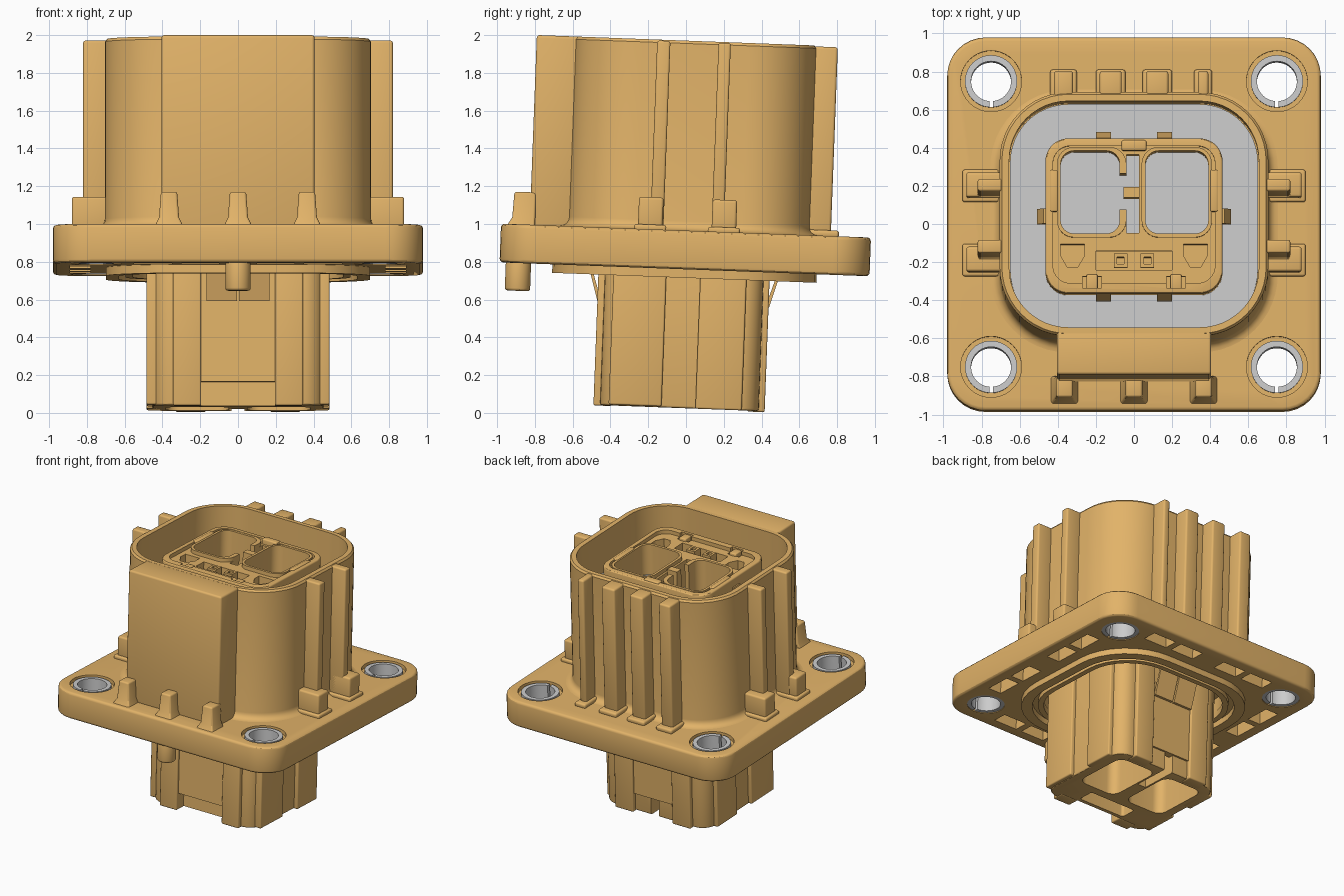
import bpy, bmesh, math
from mathutils import Matrix

if "Cube" in bpy.data.objects:
    bpy.data.objects.remove(bpy.data.objects["Cube"])

ORANGE = bpy.data.materials.new("orange_plastic")
ORANGE.diffuse_color = (0.76, 0.45, 0.14, 1)
ORANGE.use_nodes = True
ORANGE.node_tree.nodes["Principled BSDF"].inputs["Base Color"].default_value = ORANGE.diffuse_color


def rr(x0, x1, y0, y1, r, n=8):
    """rounded rectangle outline"""
    pts = []
    for k, (cx, cy) in enumerate([(x1 - r, y1 - r), (x0 + r, y1 - r), (x0 + r, y0 + r), (x1 - r, y0 + r)]):
        for i in range(n + 1):
            a = math.pi / 2 * (k + i / n)
            pts.append((cx + r * math.cos(a), cy + r * math.sin(a)))
    return pts


def rect(x0, x1, y0, y1):
    return [(x0, y0), (x1, y0), (x1, y1), (x0, y1)]


def circle(cx, cy, r, n=40):
    return [(cx + r * math.cos(2 * math.pi * i / n), cy + r * math.sin(2 * math.pi * i / n)) for i in range(n)]


def select(o):
    bpy.ops.object.select_all(action='DESELECT')
    o.select_set(True)
    bpy.context.view_layer.objects.active = o


def loft(name, loops, ring=False, bevel=0, mat=ORANGE):
    """skin through (outline, height) loops; ring joins the last loop to the first"""
    bm = bmesh.new()
    rows = [[bm.verts.new((x, y, z)) for x, y in pts] for pts, z in loops]
    n = len(rows[0])
    for a, b in list(zip(rows, rows[1:])) + ([(rows[-1], rows[0])] if ring else []):
        for i in range(n):
            bm.faces.new((a[i], a[(i + 1) % n], b[(i + 1) % n], b[i]))
    if not ring:
        bm.faces.new(rows[0])
        bm.faces.new(rows[-1])
    bmesh.ops.recalc_face_normals(bm, faces=bm.faces)
    me = bpy.data.meshes.new(name)
    bm.to_mesh(me)
    bm.free()
    o = bpy.data.objects.new(name, me)
    bpy.context.collection.objects.link(o)
    if mat:
        me.materials.append(mat)
    if bevel:
        m = o.modifiers.new("bevel", 'BEVEL')
        m.width, m.segments, m.limit_method, m.angle_limit = bevel, 3, 'ANGLE', math.radians(40)
        select(o)
        bpy.ops.object.modifier_apply(modifier=m.name)
    return o


def prism(name, pts, z0, z1, bevel=0, mat=ORANGE):
    return loft(name, [(pts, z0), (pts, z1)], bevel=bevel, mat=mat)


def tube(name, outer, inner, z0, z1, mat=ORANGE):
    return loft(name, [(outer, z0), (outer, z1), (inner, z1), (inner, z0)], ring=True, mat=mat)


def cut(target, *cutters):
    for pts, z0, z1 in cutters:
        c = prism("cutter", pts, z0, z1)
        m = target.modifiers.new("cut", 'BOOLEAN')
        m.operation, m.solver, m.object = 'DIFFERENCE', 'EXACT', c
        select(target)
        bpy.ops.object.modifier_apply(modifier=m.name)
        bpy.data.objects.remove(c)


SIDES = (-1, 1)


def span(s, a, b):
    return (s * a, s * b) if s > 0 else (s * b, s * a)


# Local frame: height 0 is the flange top; everything is tilted at the end.
# Flange with counterbored corner holes, underside slots and central recess
flange = prism("flange", rr(-.98, .98, -.98, .98, .2), -.205, 0, bevel=.02)
holes = [(sx * .75, sy * .75) for sx in SIDES for sy in SIDES]
for x, y in holes:
    cut(flange, (circle(x, y, .135), -.3, .1), (circle(x, y, .16), -.03, .1))
for s in SIDES:
    for c in (-.45, -.2, .2, .45):
        cut(flange, (rect(c - .1, c + .1, *span(s, .78, .89)), -.3, -.06),
            (rect(*span(s, .78, .89), c - .1, c + .1), -.3, -.06))
cut(flange, (rr(-.56, .56, -.56, .56, .35), -.3, -.08))

# Split metal bushings
for i, (x, y) in enumerate(holes):
    b = tube(f"bushing_{i}", circle(x, y, .137), circle(x, y, .105), -.2, -.005, mat=None)
    cut(b, (rect(x - .009, x + .009, y - .16, y - .09), -.3, .1))

# Underside seal rings and locating pin
tube("seal_ring_outer", rr(-.70, .70, -.70, .70, .45), rr(-.63, .63, -.63, .63, .4), -.25, -.2)
tube("seal_ring_inner", rr(-.595, .595, -.595, .595, .38), rr(-.555, .555, -.555, .555, .345), -.24, -.19)
prism("locating_pin", circle(0, -.88, .067), -.352, -.19, bevel=.015)


# Shroud with a filleted base and open top
def shroud_outline(d):
    return rr(-.705 - d, .705 + d, -.625 - d, .655 + d, .36 + d, 12)


fillet = [(shroud_outline(.05 * (1 - math.sin(a))), .05 * (1 - math.cos(a)))
          for a in [math.pi / 2 * i / 5 for i in range(6)]]
shroud = loft("shroud", fillet + [(shroud_outline(0), .99), (shroud_outline(-.012), 1.005)])
cut(shroud, (rr(-.655, .655, -.58, .608, .31, 12), .67, 1.2))
prism("shroud_floor_seal", rr(-.65, .65, -.575, .603, .305, 12), .665, .69, mat=None)

# Front key box and its short base ribs
prism("key_box", rect(-.405, .405, -.828, -.6), -.01, 1.005, bevel=.015)
for i, x in enumerate((-.365, 0, .365)):
    loft(f"front_rib_{i}", [(rect(x - .075, x + .075, -.95, -.8), -.01), (rect(x - .053, x + .053, -.922, -.8), .035),
                            (rect(x - .043, x + .043, -.915, -.8), .172)], bevel=.012)

# Back and side fins
for i, (a, b) in enumerate([(-.42, -.32), (-.18, -.065), (.065, .18), (.335, .39)]):
    prism(f"back_fin_{i}", rect(a, b, .62, .767), -.01, 1.0, bevel=.014)
    prism(f"back_fin_foot_{i}", rect(a - .02, b + .02, .62, .81), -.01, .03, bevel=.014)
for s in SIDES:
    for i, (f0, f1, b0, b1) in enumerate([(-.19, -.12, -.255, -.125), (.135, .2, .135, .265)]):
        prism(f"side_fin_{i}", rect(*span(s, .68, .82), f0, f1), -.01, 1.0, bevel=.012)
        prism(f"side_fin_base_{i}", rect(*span(s, .68, .88), b0, b1), -.01, .17, bevel=.014)
        prism(f"side_fin_foot_{i}", rect(*span(s, .68, .9), b0 - .02, b1 + .02), -.01, .025, bevel=.012)

# Mating insert inside the shroud
core = prism("mating_insert", rr(-.465, .465, -.4, .415, .12), .67, .93, bevel=.012)
cells = [(-.385, -.075), (.06, .39)]
cut(core, (rr(-.425, .425, -.345, .375, .09), .9, 1.1))
for a, b in cells:
    cut(core, (rr(a, b, -.085, .35, .07), .6, 1.1))
cut(core, (rect(-.04, .025, -.08, .33), .6, 1.1), (rect(-.1, -.03, .04, .23), .6, 1.1),
    (rect(-.2, .2, -.275, -.175), .8, 1.1))
for s in SIDES:
    x0, x1 = span(s, .26, .385)
    cut(core, ([(x0, -.2), (x0 + .035, -.26), (x1 - .035, -.26), (x1, -.2), (x1, -.14), (x0, -.14)], .8, 1.1),
        (rect(*span(s, .17, .27), -.37, -.31), .84, 1.1))
tube("cell_rim_right", rr(.04, .41, -.105, .37, .09), rr(.06, .39, -.085, .35, .07), .89, .93)
rim = tube("cell_rim_left", rr(-.405, -.04, -.105, .37, .09), rr(-.385, -.075, -.085, .35, .07), .89, .93)
cut(rim, (rect(-.1, 0, .04, .23), .8, 1.1))
prism("cell_tongue", rect(-.055, .03, .105, .16), .69, .92)
prism("back_clip", rect(-.065, .065, .35, .405), .85, .94, bevel=.01)
for s in SIDES:
    tube("signal_socket", rect(s * .07 - .035, s * .07 + .035, -.262, -.19),
         rect(s * .07 - .018, s * .07 + .018, -.244, -.208), .79, .91)
    prism("front_clip", rect(*span(s, .19, .25), -.38, -.3), .8, .92, bevel=.008)
    prism("side_clip", rect(*span(s, .4, .44), .03, .25), .85, .935, bevel=.008)
    # sloped catches round the insert
    loft("side_catch", [(rect(*span(s, .45, .51), -.03, .05), .74), (rect(*span(s, .45, .475), -.03, .05), .86)])
    for x in (-.16, .16):
        y = .41 if s > 0 else .39
        loft("end_catch", [(rect(x - .04, x + .04, *span(s, y - .02, y + .045)), .74),
                           (rect(x - .04, x + .04, *span(s, y - .02, y + .01)), .86)])

# Rear housing below the flange
rear = prism("rear_housing", rr(-.455, .455, -.42, .42, .11), -.94, -.05, bevel=.012)
cut(rear, (rect(-.2, .2, -.6, -.36), -1.1, -.815))
for s in SIDES:
    cut(rear, (rr(*span(s, .05, .38), -.13, .34, .07), -1.1, -.5))
cut(rear, (rect(-.035, .035, .12, .6), -1.1, -.75), (rr(-.2, .2, -.33, -.2, .02), -1.1, -.6))
prism("front_panel", rect(-.2, .2, -.435, -.36), -.815, -.05)
prism("back_panel", rect(-.17, .17, .38, .435), -.8, -.05)
for s in SIDES:
    prism("front_column", rect(*span(s, .195, .345), -.455, -.36), -.943, -.05, bevel=.01)
    prism("back_column", rect(*span(s, .17, .33), .36, .452), -.945, -.05, bevel=.01)
    prism("side_rib", rect(*span(s, .4, .485), -.375, -.095), -.935, -.05, bevel=.01)
    prism("side_rib_back", rect(*span(s, .4, .485), .085, .33), -.94, -.05, bevel=.01)
    # split snap tabs on the front and back
    for t in SIDES:
        loft("snap_tab", [(rect(*span(s, .006, .168), *span(t, .435, .455)), -.39),
                          (rect(*span(s, .006, .168), *span(t, .495, .51)), -.2)])

# Smooth shading and the overall tilt
tilt = Matrix.Translation((0, 0, .965)) @ Matrix.Rotation(-.0375, 4, 'X')
for o in list(bpy.data.objects):
    select(o)
    bpy.ops.object.shade_smooth_by_angle(angle=math.radians(30))
    o.matrix_world = tilt @ o.matrix_world
